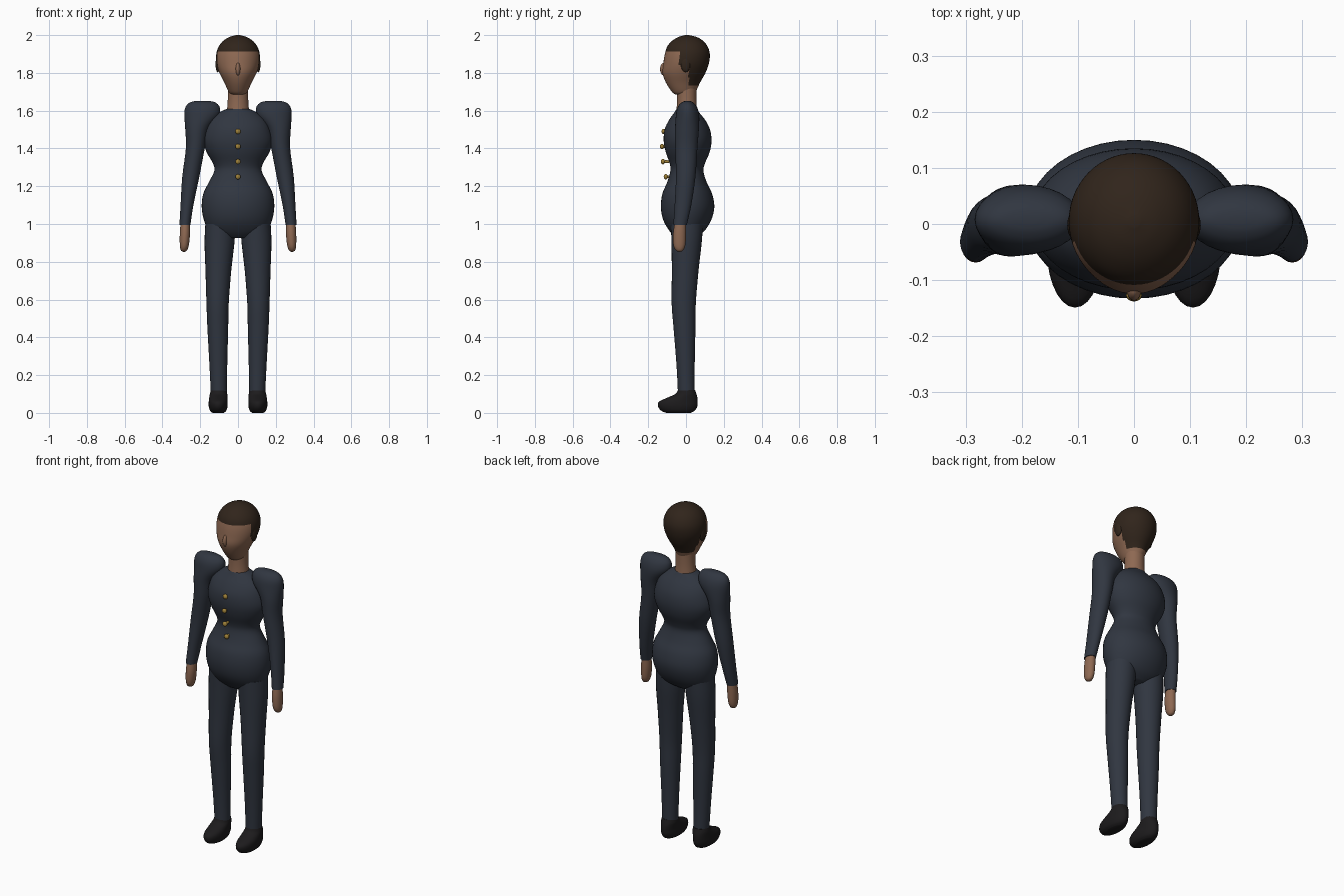
import bpy, bmesh, math


def material(name, rgb):
    m = bpy.data.materials.new(name)
    m.diffuse_color = (*rgb, 1)
    return m


CLOTH = material("navy_cloth", (0.03, 0.037, 0.052))
SKIN = material("skin", (0.27, 0.14, 0.085))
HAIR = material("hair_brown", (0.03, 0.018, 0.011))
SHOE = material("shoe_black", (0.012, 0.011, 0.012))
GOLD = material("gold", (0.35, 0.22, 0.04))


def spline(p0, p1, p2, p3, t):
    return 0.5 * (2 * p1 + (p2 - p0) * t + (2 * p0 - 5 * p1 + 4 * p2 - p3) * t * t
                  + (3 * p1 - p0 - 3 * p2 + p3) * t ** 3)


def finish(obj, mirror):
    bpy.ops.object.select_all(action='DESELECT')
    bpy.context.view_layer.objects.active = obj
    obj.select_set(True)
    bpy.ops.object.shade_smooth_by_angle(angle=math.radians(50))
    if mirror:
        mod = obj.modifiers.new("mirror", 'MIRROR')
        mod.use_clip = False
        mod.use_mirror_merge = False
    return obj


def make(name, bm, mats, mirror=False):
    mesh = bpy.data.meshes.new(name)
    bm.to_mesh(mesh)
    bm.free()
    for m in mats:
        mesh.materials.append(m)
    obj = bpy.data.objects.new(name, mesh)
    bpy.context.collection.objects.link(obj)
    return finish(obj, mirror)


def loft(name, rows, mats, mirror=False, segs=40, steps=4, pick=None):
    """rows: (z, centre x, half width, front y, back y), smoothed vertically."""
    fine = []
    for i in range(len(rows) - 1):
        q = [rows[max(0, min(len(rows) - 1, i + k))] for k in (-1, 0, 1, 2)]
        for s in range(steps):
            fine.append([spline(*c, s / steps) for c in zip(*q)])
    fine.append(rows[-1])
    bm = bmesh.new()
    rings = []
    for z, cx, rx, yf, yb in fine:
        ring = []
        for j in range(segs):
            a = 2 * math.pi * j / segs
            ring.append(bm.verts.new((cx + rx * math.cos(a),
                                      (yf + yb) / 2 + (yb - yf) / 2 * math.sin(a), z)))
        rings.append(ring)
    for a, b in zip(rings, rings[1:]):
        for j in range(segs):
            k = (j + 1) % segs
            bm.faces.new((a[j], a[k], b[k], b[j]))
    bm.faces.new(rings[0][::-1])
    bm.faces.new(rings[-1])
    if pick:
        for f in bm.faces:
            f.material_index = pick(f.calc_center_median())
    return make(name, bm, mats, mirror)


def ball(name, loc, scale, mat, mirror=False):
    bm = bmesh.new()
    bmesh.ops.create_uvsphere(bm, u_segments=20, v_segments=12, radius=1)
    bmesh.ops.scale(bm, vec=scale, verts=bm.verts)
    bmesh.ops.translate(bm, vec=loc, verts=bm.verts)
    return make(name, bm, [mat], mirror)


# Torso: hips, nipped waist, chest, sloping to the collar
loft("jacket_torso", [
    (0.925, 0, 0.07, -0.05, 0.05), (0.96, 0, 0.15, -0.085, 0.095),
    (1.02, 0, 0.18, -0.12, 0.133), (1.09, 0, 0.192, -0.133, 0.15),
    (1.16, 0, 0.184, -0.125, 0.138), (1.22, 0, 0.155, -0.1, 0.11),
    (1.28, 0, 0.126, -0.083, 0.092), (1.32, 0, 0.132, -0.086, 0.1),
    (1.38, 0, 0.166, -0.107, 0.125), (1.44, 0, 0.183, -0.118, 0.135),
    (1.50, 0, 0.172, -0.113, 0.127), (1.55, 0, 0.148, -0.09, 0.102),
    (1.59, 0, 0.1, -0.062, 0.07), (1.61, 0, 0.058, -0.05, 0.056)], [CLOTH])

# Sleeves with raised puffed shoulders
loft("sleeve", [
    (0.995, 0.281, 0.029, -0.067, 0.004), (1.1, 0.27, 0.034, -0.06, 0.028),
    (1.25, 0.25, 0.045, -0.053, 0.05), (1.4, 0.226, 0.05, -0.057, 0.06),
    (1.5, 0.217, 0.062, -0.058, 0.068), (1.57, 0.193, 0.091, -0.054, 0.07),
    (1.61, 0.188, 0.093, -0.047, 0.062), (1.635, 0.187, 0.079, -0.033, 0.047),
    (1.648, 0.187, 0.055, -0.015, 0.03), (1.652, 0.187, 0.02, 0.0, 0.015)],
    [CLOTH], True, segs=28)

# Mitten-like hands
loft("hand", [
    (0.853, 0.286, 0.006, -0.04, -0.028), (0.862, 0.286, 0.017, -0.055, -0.014),
    (0.89, 0.284, 0.024, -0.067, -0.003), (0.95, 0.281, 0.027, -0.068, 0.0),
    (1.005, 0.28, 0.024, -0.06, 0.0)], [SKIN], True, segs=20)

# Trouser legs
loft("trouser_leg", [
    (0.09, 0.101, 0.042, -0.042, 0.046), (0.25, 0.104, 0.047, -0.05, 0.046),
    (0.45, 0.107, 0.055, -0.066, 0.05), (0.58, 0.108, 0.059, -0.076, 0.052),
    (0.75, 0.104, 0.068, -0.075, 0.066), (0.9, 0.098, 0.079, -0.077, 0.083),
    (1.0, 0.093, 0.08, -0.08, 0.09)], [CLOTH], True, segs=28)

# Shoes
loft("shoe", [
    (0.0, 0.105, 0.03, -0.105, 0.025), (0.012, 0.105, 0.043, -0.132, 0.047),
    (0.035, 0.105, 0.05, -0.148, 0.06), (0.06, 0.105, 0.05, -0.142, 0.062),
    (0.082, 0.104, 0.048, -0.095, 0.06), (0.1, 0.103, 0.046, -0.056, 0.055),
    (0.12, 0.102, 0.042, -0.043, 0.048)], [SHOE], True, segs=28)

# Neck
loft("neck", [
    (1.57, 0, 0.062, -0.053, 0.06), (1.64, 0, 0.055, -0.048, 0.056),
    (1.70, 0, 0.054, -0.048, 0.056), (1.76, 0, 0.056, -0.05, 0.058)], [SKIN], segs=28)


# Head, with close-cropped hair painted on crown, sides and nape
def hair_zone(p):
    return int(p.z > 1.912 or (p.y > -0.035 and p.z > 1.83)
               or (p.y > 0.015 and p.z > 1.735))


loft("head", [
    (1.685, 0, 0.035, -0.055, 0.04), (1.70, 0, 0.05, -0.075, 0.052),
    (1.75, 0, 0.073, -0.107, 0.075), (1.80, 0, 0.098, -0.124, 0.103),
    (1.85, 0, 0.114, -0.12, 0.121), (1.90, 0, 0.115, -0.112, 0.126),
    (1.94, 0, 0.102, -0.099, 0.114), (1.97, 0, 0.078, -0.073, 0.09),
    (1.99, 0, 0.045, -0.04, 0.056), (2.0, 0, 0.01, -0.005, 0.015)],
    [SKIN, HAIR], segs=56, steps=6, pick=hair_zone)
ball("nose", (0, -0.117, 1.82), (0.013, 0.02, 0.034), SKIN)
ball("ear", (0.107, -0.002, 1.845), (0.012, 0.025, 0.042), HAIR, True)

# Four brass buttons on short shanks
for z, y in ((1.49, -0.118), (1.41, -0.127), (1.33, -0.122), (1.25, -0.107)):
    ball("button", (0, y, z), (0.014, 0.011, 0.014), GOLD)
    ball("button_shank", (0, y + 0.018, z), (0.008, 0.022, 0.008), GOLD)
